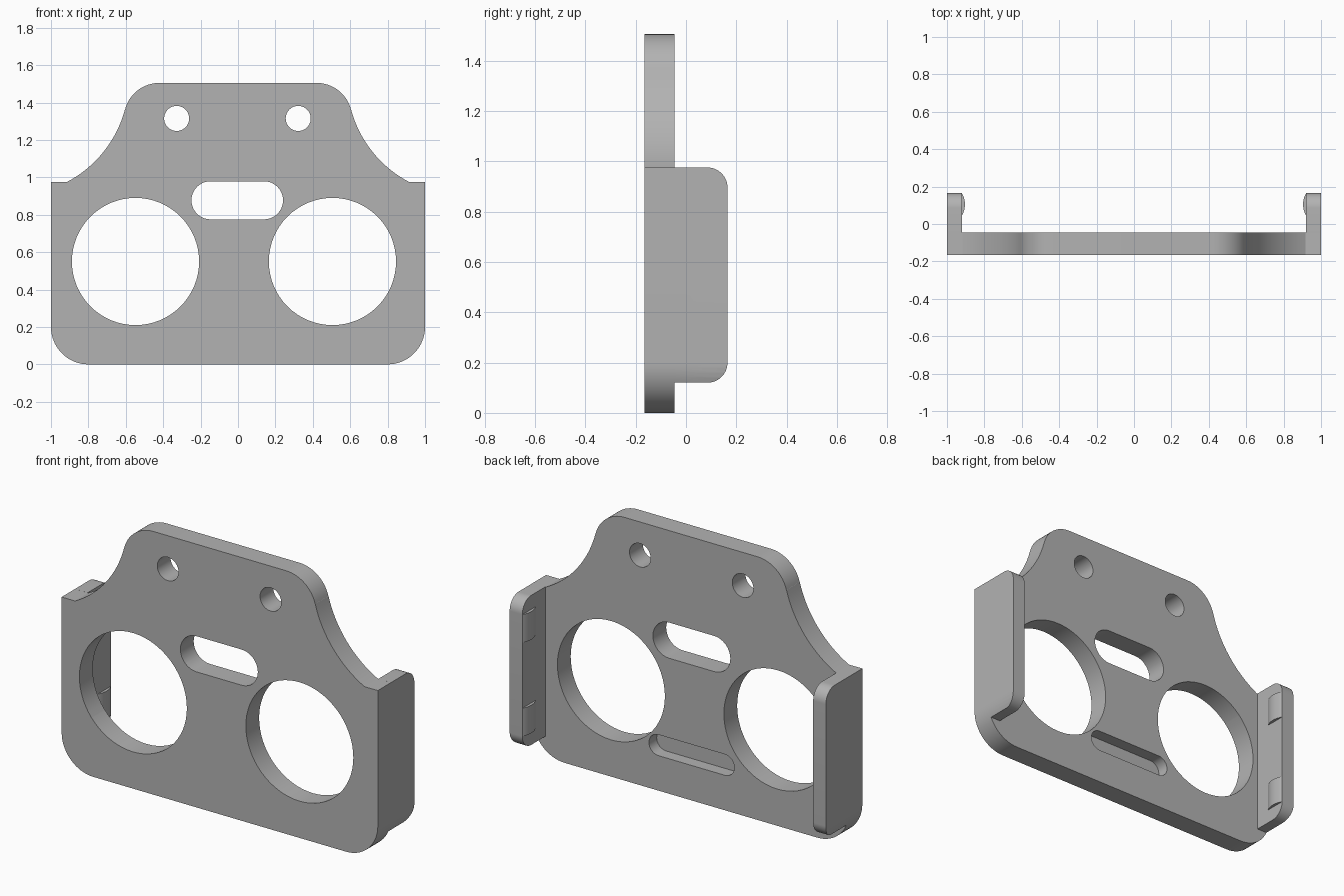
import bpy, bmesh
from math import sin, cos, radians
from mathutils import Vector

if "Cube" in bpy.data.objects:
    bpy.data.objects.remove(bpy.data.objects["Cube"])

FRONT, BACK, REAR = -0.165, -0.045, 0.165
STEP = 0.975          # top of the side flanges

grey = bpy.data.materials.new("plain grey")
grey.use_nodes = True
grey.diffuse_color = (0.45, 0.45, 0.45, 1)
grey.node_tree.nodes["Principled BSDF"].inputs["Base Color"].default_value = (0.45, 0.45, 0.45, 1)


def arc(cx, cy, r, start, end, steps=16):
    angles = [radians(start + (end - start) * i / steps) for i in range(steps + 1)]
    return [(cx + r * cos(a), cy + r * sin(a)) for a in angles]


def slot(cx, cz, width, height):
    r = height / 2
    reach = width / 2 - r
    return arc(cx + reach, cz, r, -90, 90) + arc(cx - reach, cz, r, 90, 270)


def circle(cx, cz, r, steps=64):
    return arc(cx, cz, r, 0, 360, steps)[:-1]


def prism(name, profile, axis, low, high):
    """Extrude a closed 2D profile along the given axis."""
    place = {"x": lambda p, d: (d, p[0], p[1]),
             "y": lambda p, d: (p[0], d, p[1]),
             "z": lambda p, d: (p[0], p[1], d)}[axis]
    bm = bmesh.new()
    face = bm.faces.new([bm.verts.new(place(p, low)) for p in profile])
    top = bmesh.ops.extrude_face_region(bm, geom=[face])["geom"]
    shift = Vector(place((0, 0), high - low))
    bmesh.ops.translate(bm, vec=shift, verts=[v for v in top if isinstance(v, bmesh.types.BMVert)])
    bmesh.ops.recalc_face_normals(bm, faces=bm.faces)
    mesh = bpy.data.meshes.new(name)
    bm.to_mesh(mesh)
    bm.free()
    mesh.materials.append(grey)
    obj = bpy.data.objects.new(name, mesh)
    bpy.context.collection.objects.link(obj)
    return obj


def boolean(obj, cutter, operation="DIFFERENCE"):
    cutter.hide_render = True
    mod = obj.modifiers.new("cut", "BOOLEAN")
    mod.operation, mod.object, mod.solver = operation, cutter, "EXACT"
    bpy.context.view_layer.objects.active = obj
    bpy.ops.object.modifier_apply(modifier=mod.name)
    bpy.data.objects.remove(cutter)


# Main plate: right half of the outline, then its mirror
half = (arc(0.8, 0.2, 0.2, -90, 0)
        + [(1, STEP)]
        + arc(1.203, 1.524, 0.62, 242.4, 195)
        + arc(0.42, 1.315, 0.19, 15, 90))
outline = half + [(-x, z) for x, z in reversed(half)]
plate = prism("face_plate", outline, "y", FRONT, BACK)

# Openings through the plate, and a shallow slot in its back
openings = [circle(-0.548, 0.55, 0.34), circle(0.505, 0.55, 0.34),
            circle(-0.328, 1.315, 0.067, 40), circle(0.322, 1.315, 0.067, 40),
            slot(-0.004, 0.877, 0.49, 0.204)]
for shape in openings:
    boolean(plate, prism("opening_cutter", shape, "y", -0.4, 0.2))
boolean(plate, prism("recess_cutter", slot(-0.004, 0.26, 0.54, 0.12), "y", BACK - 0.07, 0.2))
parts = [plate]

# Side flanges with rounded rear corners, trimmed to the plate's lower corners
r = 0.08
flange_profile = ([(BACK, 0.12)]
                  + arc(REAR - r, 0.12 + r, r, -90, 0)
                  + arc(REAR - r, STEP - r, r, 0, 90)
                  + [(BACK, STEP)])
trim = arc(0.8, 0.2, 0.2, -90, 0) + [(1, 2), (-1, 2)] + arc(-0.8, 0.2, 0.2, 180, 270)
for side, name in ((1, "left"), (-1, "right")):
    low, high = sorted((side * 0.92, side * 1.1))
    flange = prism(name + "_flange", flange_profile, "x", low, high)
    boolean(flange, prism("trim_cutter", trim, "y", -0.5, 0.5), "INTERSECT")
    parts.append(flange)

    # Shallow rounded grip bumps on the inner faces
    bump = [(side * x, y) for x, y in arc(1.024, 0.105, 0.12, 150, 210)]
    for level, z in (("lower", 0.28), ("upper", 0.815)):
        parts.append(prism(f"{name}_{level}_grip", bump, "z", z - 0.08, z + 0.08))

# Smooth curves, crisp edges
bpy.ops.object.select_all(action="DESELECT")
for part in parts:
    part.select_set(True)
bpy.context.view_layer.objects.active = plate
bpy.ops.object.shade_smooth_by_angle(angle=radians(20))
